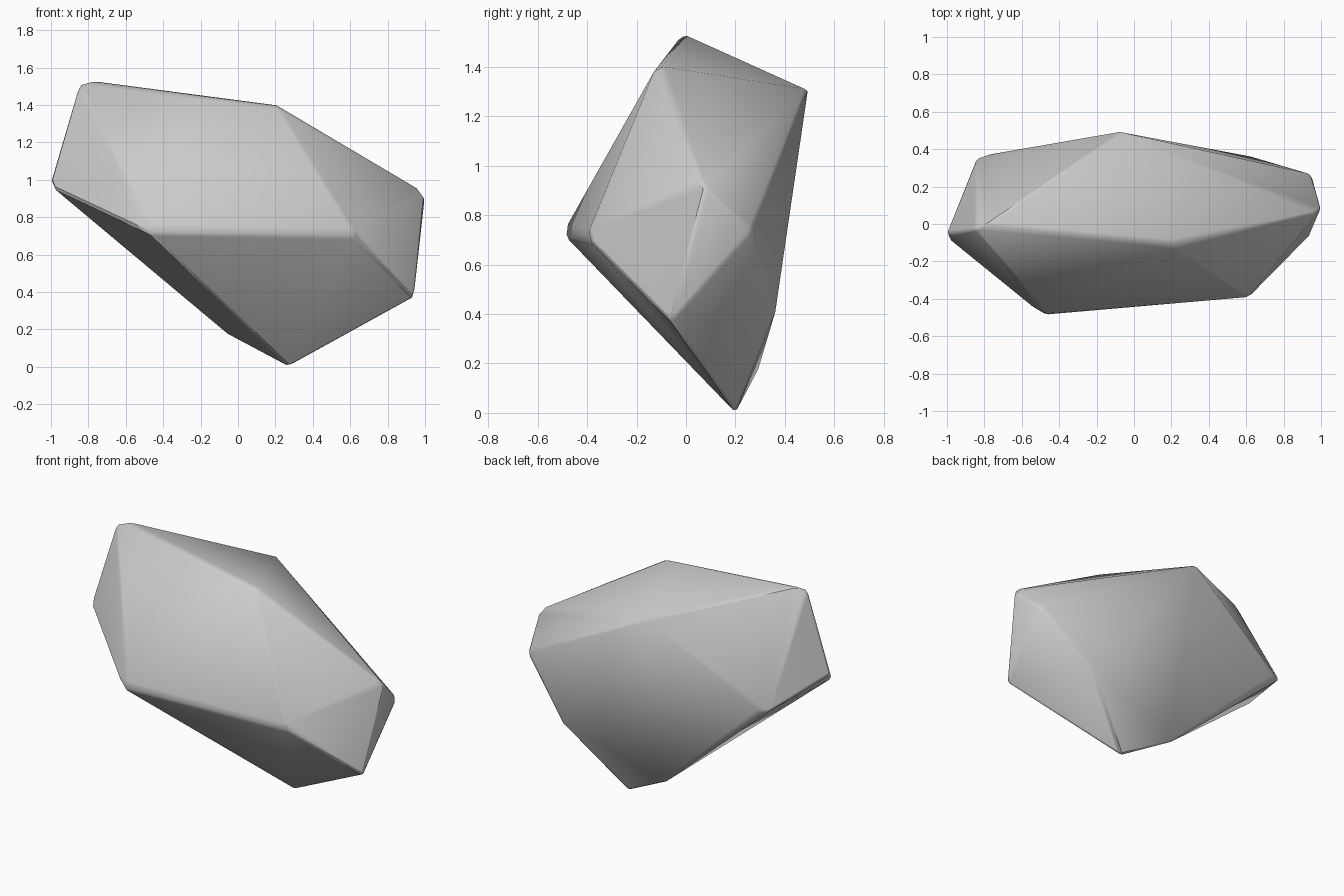
import bpy, bmesh, math
from mathutils import Vector

cube = bpy.data.objects.get("Cube")
if cube:
    bpy.data.objects.remove(cube, do_unlink=True)

# Stone corners, chipped where two or three points sit close together
corners = [
    (-0.85, -0.03, 1.51), (-0.78, 0.0, 1.53),                           # left peak
    (0.21, -0.09, 1.40), (0.22, -0.13, 1.38),                           # top ridge
    (-0.07, 0.49, 1.31),                                                # back peak
    (-1.0, -0.05, 1.0), (-0.98, -0.09, 0.95),                           # left tip
    (-0.47, -0.48, 0.76), (-0.47, -0.485, 0.71), (-0.55, -0.44, 0.75),  # front corner
    (0.61, -0.39, 0.74), (0.62, -0.385, 0.69),                          # front right corner
    (0.97, 0.06, 0.95), (1.0, 0.08, 0.91),                              # right tip
    (0.95, 0.26, 0.73), (0.93, 0.27, 0.76),                             # back right corner
    (0.94, -0.06, 0.37),                                                # low right corner
    (0.63, 0.36, 0.40),                                                 # low back corner
    (0.27, 0.20, 0.0), (-0.05, 0.29, 0.17),                             # foot
    (-0.84, 0.35, 0.87), (-0.78, 0.37, 0.86),                           # back left corner
]

# Wrap the corners in a convex skin
bm = bmesh.new()
for p in corners:
    bm.verts.new(Vector(p))
hull = bmesh.ops.convex_hull(bm, input=bm.verts)
loose = [v for v in bm.verts if not v.link_faces]
bmesh.ops.delete(bm, geom=loose, context='VERTS')
bmesh.ops.recalc_face_normals(bm, faces=bm.faces)
mesh = bpy.data.meshes.new("rock")
bm.to_mesh(mesh)
bm.free()
rock = bpy.data.objects.new("rock", mesh)
bpy.context.collection.objects.link(rock)

# Grey stone
mat = bpy.data.materials.new("grey_stone")
mat.use_nodes = True
grey = (0.6, 0.6, 0.6, 1.0)
mat.diffuse_color = grey
mat.node_tree.nodes["Principled BSDF"].inputs["Base Color"].default_value = grey
mesh.materials.append(mat)

# Slightly worn edges between broad flat facets
bevel = rock.modifiers.new("worn_edges", 'BEVEL')
bevel.width = 0.012
bevel.segments = 1
bevel.limit_method = 'ANGLE'
bevel.angle_limit = math.radians(25)

bpy.context.view_layer.objects.active = rock
rock.select_set(True)
bpy.ops.object.shade_smooth_by_angle(angle=math.radians(40))
